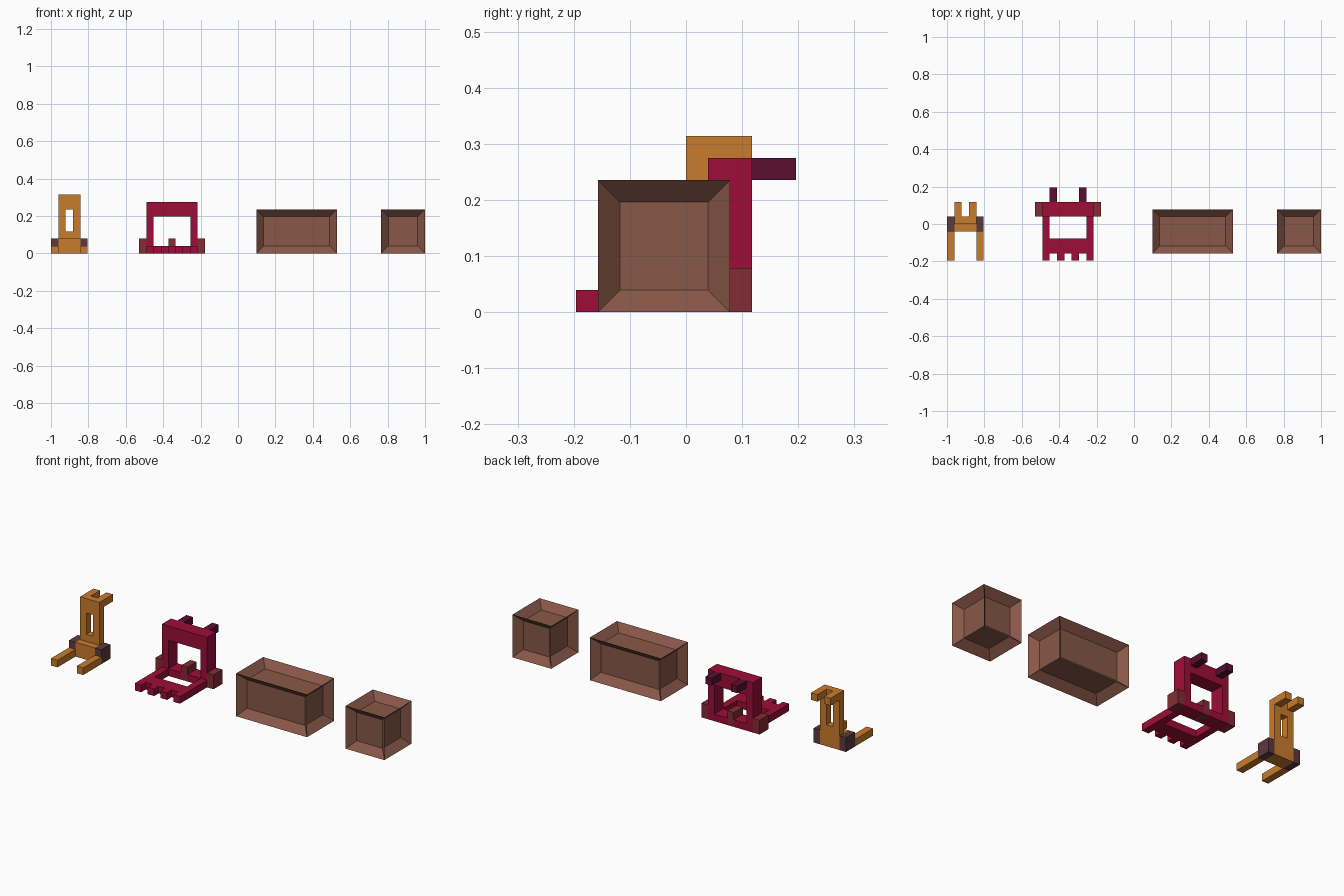
import bpy, bmesh
from itertools import product

if "Cube" in bpy.data.objects:
    bpy.data.objects.remove(bpy.data.objects["Cube"])

U = 2 / 51  # one block of the modelling grid


def material(name, rgb):
    lin = [(c / 255 / 12.92) if c <= 10 else ((c / 255 + 0.055) / 1.055) ** 2.4 for c in rgb]
    m = bpy.data.materials.new(name)
    m.diffuse_color = (*lin, 1)
    m.use_nodes = True
    m.node_tree.nodes["Principled BSDF"].inputs["Base Color"].default_value = m.diffuse_color
    return m


ORANGE = material("orange", (201, 124, 45))
DARK = material("dark brown", (92, 58, 60))
CRIMSON = material("crimson", (157, 13, 58))
RUST = material("rust red", (131, 44, 52))
PLUM = material("dark plum", (92, 14, 51))
BROWN = material("crate brown", (136, 88, 72))


def finish(bm, name, mat):
    bmesh.ops.recalc_face_normals(bm, faces=bm.faces)
    me = bpy.data.meshes.new(name)
    bm.to_mesh(me)
    bm.free()
    me.materials.append(mat)
    ob = bpy.data.objects.new(name, me)
    bpy.context.collection.objects.link(ob)
    return ob


def blocks(name, mat, x_start, boxes):
    """Union of grid boxes (x0, x1, y0, y1, z0, z1), keeping only outer faces."""
    cells = set()
    for x0, x1, y0, y1, z0, z1 in boxes:
        cells.update(product(range(x0, x1), range(y0, y1), range(z0, z1)))
    bm = bmesh.new()
    verts = {}

    def vert(p):
        if p not in verts:
            verts[p] = bm.verts.new(((p[0] + x_start - 25.5) * U, p[1] * U, p[2] * U))
        return verts[p]

    for c in cells:
        for axis, side in product(range(3), (0, 1)):
            n = list(c)
            n[axis] += 1 if side else -1
            if tuple(n) in cells:
                continue
            quad = []
            for a, b in ((0, 0), (1, 0), (1, 1), (0, 1)):
                p = list(c)
                p[axis] += side
                p[(axis + 1) % 3] += a
                p[(axis + 2) % 3] += b
                quad.append(vert(tuple(p)))
            bm.faces.new(quad if side else quad[::-1])
    return finish(bm, name, mat)


def mirrored(width, boxes):
    return boxes + [(width - b[1], width - b[0], *b[2:]) for b in boxes]


def crate(name, x0, x1):
    """Box with a framed, recessed panel on every side."""
    bm = bmesh.new()
    bmesh.ops.create_cube(bm, size=1)
    for v in bm.verts:
        v.co = ((v.co.x * (x1 - x0) + (x0 + x1) / 2 - 25.5) * U,
                (v.co.y * 6 - 1) * U, (v.co.z * 6 + 3) * U)
    bmesh.ops.inset_individual(bm, faces=bm.faces[:], thickness=U, depth=-U,
                               use_even_offset=True)
    finish(bm, name, BROWN)


# Narrow fork attachment: base, slotted mast, rear hooks and two tines
blocks("fork_body", ORANGE, 0,
       [(1, 4, -1, 1, 0, 2), (1, 4, 0, 1, 2, 3), (1, 4, 0, 1, 6, 8)]
       + mirrored(5, [(1, 2, 0, 1, 3, 6), (1, 2, 1, 3, 7, 8), (0, 1, -5, -1, 0, 1)]))
blocks("fork_side_blocks", DARK, 0, mirrored(5, [(0, 1, -1, 1, 0, 2)]))

# Wide toothed scoop frame: upright arch, floor ring and front teeth
blocks("scoop_frame", CRIMSON, 12,
       [(1, 8, 1, 3, 5, 7), (1, 8, -4, -2, 0, 1)]
       + mirrored(9, [(1, 2, 1, 3, 0, 5), (1, 2, -2, 1, 0, 1), (2, 4, 1, 3, 0, 1),
                      (1, 2, -5, -4, 0, 1), (3, 4, -5, -4, 0, 1)]))
blocks("scoop_side_blocks", RUST, 12, mirrored(9, [(0, 1, 1, 3, 0, 2)]))
blocks("scoop_centre_block", RUST, 12, [(4, 5, 1, 3, 0, 2)])
blocks("scoop_rear_hooks", PLUM, 12, mirrored(9, [(2, 3, 3, 5, 6, 7)]))

# Two framed crates
crate("long_crate", 28, 39)
crate("small_crate", 45, 51)
